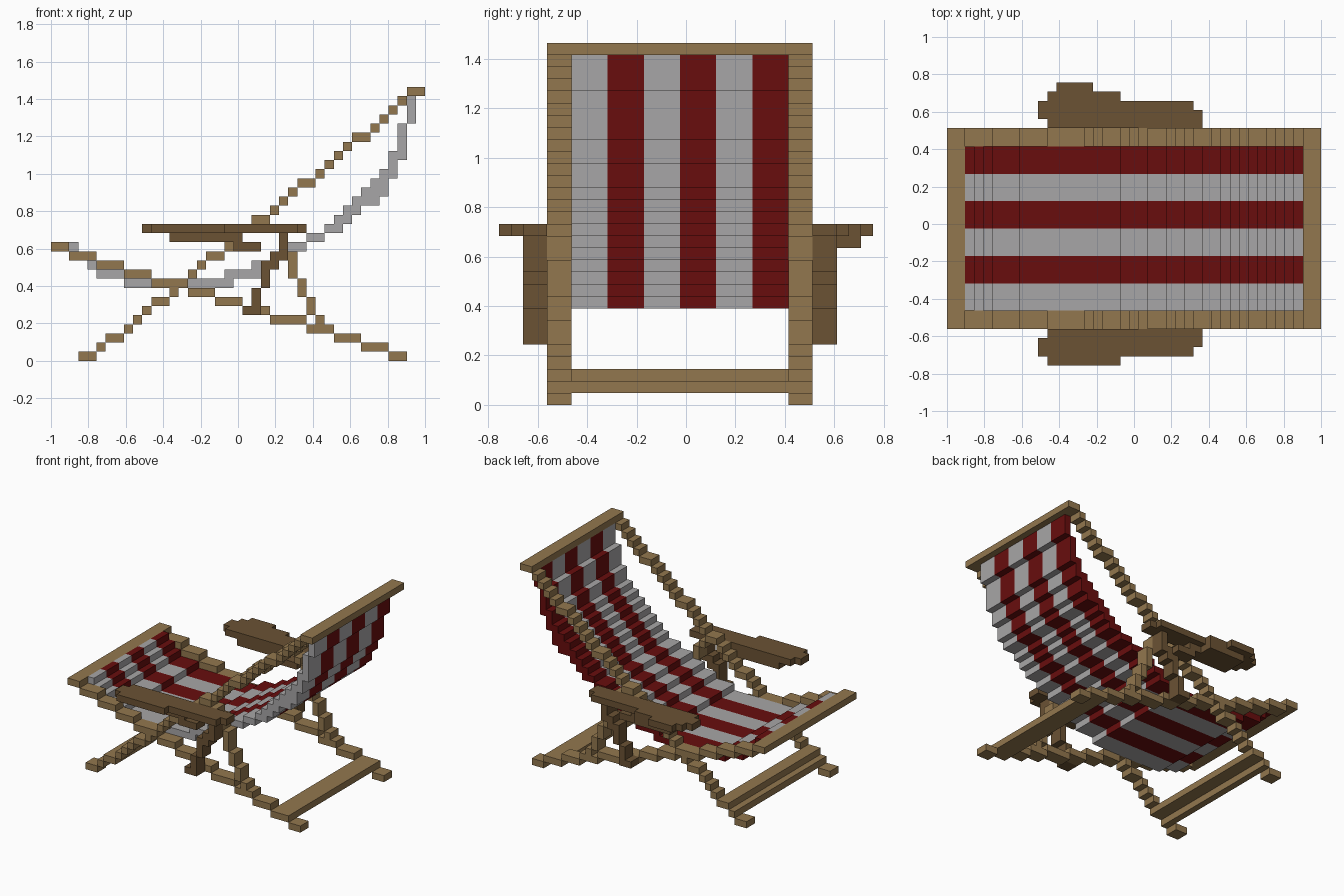
import bpy
import bmesh
from mathutils import Vector
from math import radians

if "Cube" in bpy.data.objects:
    bpy.data.objects.remove(bpy.data.objects["Cube"], do_unlink=True)

UNIT = 2 / 41                      # edge of one block
ORIGIN = Vector((-20.5, -15.5, 0))
WIDE = range(4, 26)                # full frame width in y
INNER = range(6, 24)               # cloth width between the rails


def material(name, rgb):
    mat = bpy.data.materials.new(name)
    mat.use_nodes = True
    color = (*rgb, 1)
    mat.diffuse_color = color
    bsdf = mat.node_tree.nodes["Principled BSDF"]
    bsdf.inputs["Base Color"].default_value = color
    bsdf.inputs["Roughness"].default_value = 0.9
    return mat


TAN = material("light wood", (0.29, 0.185, 0.077))
DARK = material("dark wood", (0.147, 0.085, 0.034))
RED = material("red cloth", (0.14, 0.004, 0.004))
GREY = material("grey cloth", (0.39, 0.38, 0.385))


def block(xs, ys, zs):
    return {(x, y, z) for x in xs for y in ys for z in zs}


def span(start, length=1):
    return range(start, start + length)


def mirrored(cells):
    """The same blocks on the other side of the chair."""
    return {(x, 29 - y, z) for x, y, z in cells}


def stairs(x, z, step, treads, ys):
    """A stepped beam: one tread length per level."""
    cells = set()
    for tread in map(int, treads):
        cells |= block(span(x, tread), ys, [z])
        x, z = x + tread, z + step
    return cells


def build(name, cells, mats, slot=lambda cell: 0):
    """Skin a set of blocks, keeping only the exposed faces."""
    bm = bmesh.new()
    for cell in cells:
        center = Vector(cell) + Vector((0.5, 0.5, 0.5))
        for axis in range(3):
            for sign in (-1, 1):
                near = list(cell)
                near[axis] += sign
                if tuple(near) in cells:
                    continue
                n, u, v = Vector(), Vector(), Vector()
                n[axis] = sign / 2
                u[(axis + 1) % 3] = 0.5
                v[(axis + 2) % 3] = sign / 2
                corners = (-u - v, u - v, u + v, v - u)
                face = bm.faces.new([bm.verts.new((center + n + c + ORIGIN) * UNIT)
                                     for c in corners])
                face.material_index = slot(cell)
    bmesh.ops.remove_doubles(bm, verts=bm.verts[:], dist=UNIT / 100)
    bmesh.ops.dissolve_limit(bm, angle_limit=radians(1), verts=bm.verts[:],
                             edges=bm.edges[:], delimit={'MATERIAL'})
    mesh = bpy.data.meshes.new(name)
    bm.to_mesh(mesh)
    bm.free()
    for mat in mats:
        mesh.materials.append(mat)
    obj = bpy.data.objects.new(name, mesh)
    bpy.context.collection.objects.link(obj)
    return obj


# Crossing side rails and the rear prop, one set per side
RAIL = span(4, 2)
seat_rail = stairs(0, 12, -1, "2333433343332", RAIL)
back_rail = stairs(3, 0, 1, "212111211112111211121111211112", RAIL)
prop = set()
for x, z, height in ((29, 4, 1), (28, 5, 2), (27, 7, 2), (26, 9, 3), (25, 12, 2), (24, 14, 1)):
    prop |= block([x], RAIL, span(z, height))

for side, turn in (("right", set), ("left", mirrored)):
    build(side + "_seat_rail", turn(seat_rail), [TAN])
    build(side + "_back_rail", turn(back_rail), [TAN])
    build(side + "_rear_prop", turn(prop), [TAN])

# Crossbars joining the two sides
build("head_bar", block(span(39, 2), INNER, [29]), [TAN])
build("front_bar", block(span(0, 2), INNER, [12]), [TAN])
build("rear_foot_bar", block(span(34, 3), INNER, [1]), [TAN])
build("front_foot_bar", block([5], INNER, [1]) | block(span(6, 2), INNER, [2]), [TAN])

# Armrests: shaped board, lower stiffener and curved support
board = set()
for y, (first, last) in enumerate(((11, 18), (10, 26), (10, 27), (11, 27))):
    board |= block(range(first, last + 1), [y], [14])
SUPPORT = span(2, 2)
board |= block(span(13, 8), SUPPORT, [13]) | block(span(20, 3), SUPPORT, [12])
support = set()
for x, z, height in ((21, 5, 1), (22, 5, 3), (23, 8, 3), (24, 10, 2), (25, 11, 3)):
    support |= block([x], SUPPORT, span(z, height))
bulge = block(span(12, 4), [30], [14]) | block(span(13, 6), span(28, 2), [13])
build("right_armrest", board, [DARK])
build("left_armrest", mirrored(board) | bulge, [DARK])
build("right_arm_support", support, [DARK])
build("left_arm_support", mirrored(support), [DARK])

# Sagging striped cloth: (first block, length) for each level going up the back
SAG = ((8, 12), (19, 4), (22, 2), (24, 2), (26, 2), (28, 2), (30, 2), (31, 2), (32, 2),
       (33, 3), (34, 3), (35, 2), (36, 2), (37, 1), (37, 2))
cloth = stairs(2, 12, -1, "1113", INNER)
for level, (first, length) in enumerate(SAG):
    cloth |= block(span(first, length), INNER, [8 + level])
cloth |= block([38], INNER, span(23, 3)) | block([39], INNER, span(26, 3))
build("striped_cloth", cloth, [GREY, RED], lambda cell: (cell[1] // 3) % 2)
